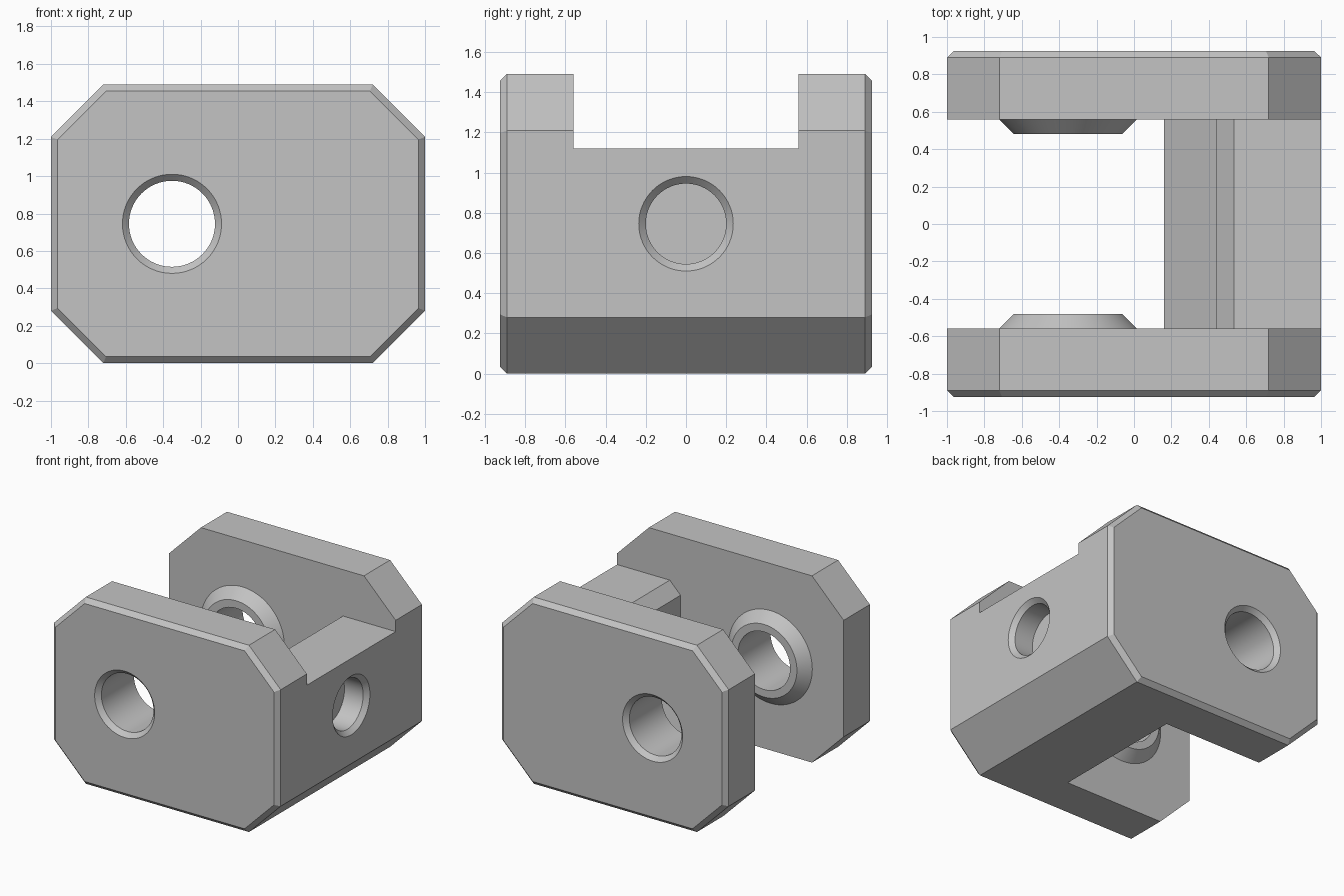
import bpy, bmesh, math
from mathutils import Matrix, Vector

cube = bpy.data.objects.get("Cube")
if cube:
    bpy.data.objects.remove(cube, do_unlink=True)

HALF_X, HEIGHT, CORNER = 1.0, 1.49, 0.28
INNER_Y, OUTER_Y, CHAMFER = 0.56, 0.925, 0.035
MID_Z = HEIGHT / 2
BORE_X = -0.353

grey = bpy.data.materials.new("plain grey")
grey.use_nodes = True
colour = (0.55, 0.55, 0.55, 1)
grey.diffuse_color = colour
grey.node_tree.nodes["Principled BSDF"].inputs["Base Color"].default_value = colour


def make_object(name, bm):
    bmesh.ops.recalc_face_normals(bm, faces=bm.faces)
    mesh = bpy.data.meshes.new(name)
    bm.to_mesh(mesh)
    bm.free()
    mesh.materials.append(grey)
    obj = bpy.data.objects.new(name, mesh)
    bpy.context.collection.objects.link(obj)
    return obj


def extrude_xz(name, outline, y0, y1, chamfer=0):
    """Extrude an x-z outline along y; optionally chamfer the rim at y1."""
    bm = bmesh.new()
    face = bm.faces.new([bm.verts.new((x, y0, z)) for x, z in outline])
    grown = bmesh.ops.extrude_face_region(bm, geom=[face])["geom"]
    moved = [v for v in grown if isinstance(v, bmesh.types.BMVert)]
    bmesh.ops.translate(bm, verts=moved, vec=(0, y1 - y0, 0))
    if chamfer:
        bmesh.ops.recalc_face_normals(bm, faces=bm.faces)
        rim = [e for e in bm.edges if all(v in moved for v in e.verts)]
        bmesh.ops.bevel(bm, geom=rim, offset=chamfer, segments=1, affect='EDGES')
    return make_object(name, bm)


def lathe(name, profile, centre, axis, sides=64):
    """Solid of revolution from (radius, distance) pairs along an axis."""
    bm = bmesh.new()
    rings = []
    for r, h in profile:
        angles = [math.tau * i / sides for i in range(sides)]
        rings.append([bm.verts.new((r * math.cos(a), r * math.sin(a), h)) for a in angles])
    for low, high in zip(rings, rings[1:]):
        for i in range(sides):
            j = (i + 1) % sides
            bm.faces.new((low[i], low[j], high[j], high[i]))
    bm.faces.new(rings[0])
    bm.faces.new(rings[-1])
    turn = Vector((0, 0, 1)).rotation_difference(Vector(axis)).to_matrix().to_4x4()
    bm.transform(Matrix.Translation(centre) @ turn)
    return make_object(name, bm)


def combine(target, tool, operation):
    tool.hide_render = True
    mod = target.modifiers.new(operation.lower(), 'BOOLEAN')
    mod.operation, mod.object, mod.solver = operation, tool, 'EXACT'
    bpy.context.view_layer.objects.active = target
    bpy.ops.object.modifier_apply(modifier=mod.name)
    bpy.data.objects.remove(tool, do_unlink=True)


def smooth(obj):
    bpy.ops.object.select_all(action='DESELECT')
    obj.select_set(True)
    bpy.context.view_layer.objects.active = obj
    bpy.ops.object.shade_smooth_by_angle(angle=math.radians(25))


# Octagonal side plates, each with a conical inner boss and a chamfered bore
octagon = []
for sx, sz in ((1, 1), (-1, 1), (-1, -1), (1, -1)):
    end = (sx * HALF_X, MID_Z + sz * (MID_Z - CORNER))
    edge = (sx * (HALF_X - CORNER), MID_Z + sz * MID_Z)
    octagon += [end, edge] if sx == sz else [edge, end]

for name, side in (("front_plate", -1), ("back_plate", 1)):
    plate = extrude_xz(name, octagon, side * INNER_Y, side * OUTER_Y, CHAMFER)
    centre, axis = (BORE_X, 0, MID_Z), (0, side, 0)
    boss = lathe("boss", [(0.29, INNER_Y - 0.08), (0.37, INNER_Y), (0.37, INNER_Y + 0.1)],
                 centre, axis)
    combine(plate, boss, 'UNION')
    bore = lathe("bore_cutter", [(0.23, 0.3), (0.23, OUTER_Y - CHAMFER),
                                 (0.33, OUTER_Y - CHAMFER + 0.1)], centre, axis)
    combine(plate, bore, 'DIFFERENCE')
    smooth(plate)

# Connecting web with sloped foot, chamfered inner top edge and blind hole
WEB_X, WEB_TOP, TOP_CUT = 0.44, 1.12, 0.095
web_outline = [(HALF_X, CORNER), (HALF_X, WEB_TOP), (WEB_X + TOP_CUT, WEB_TOP),
               (WEB_X, WEB_TOP - TOP_CUT), (WEB_X, CORNER),
               (WEB_X - CORNER, 0), (HALF_X - CORNER, 0)]
web = extrude_xz("connecting_web", web_outline, -INNER_Y, INNER_Y)
hole = lathe("hole_cutter", [(0.2, HALF_X - 0.2), (0.2, HALF_X - CHAMFER),
                             (0.3, HALF_X - CHAMFER + 0.1)], (0, 0, MID_Z), (1, 0, 0))
combine(web, hole, 'DIFFERENCE')
smooth(web)
